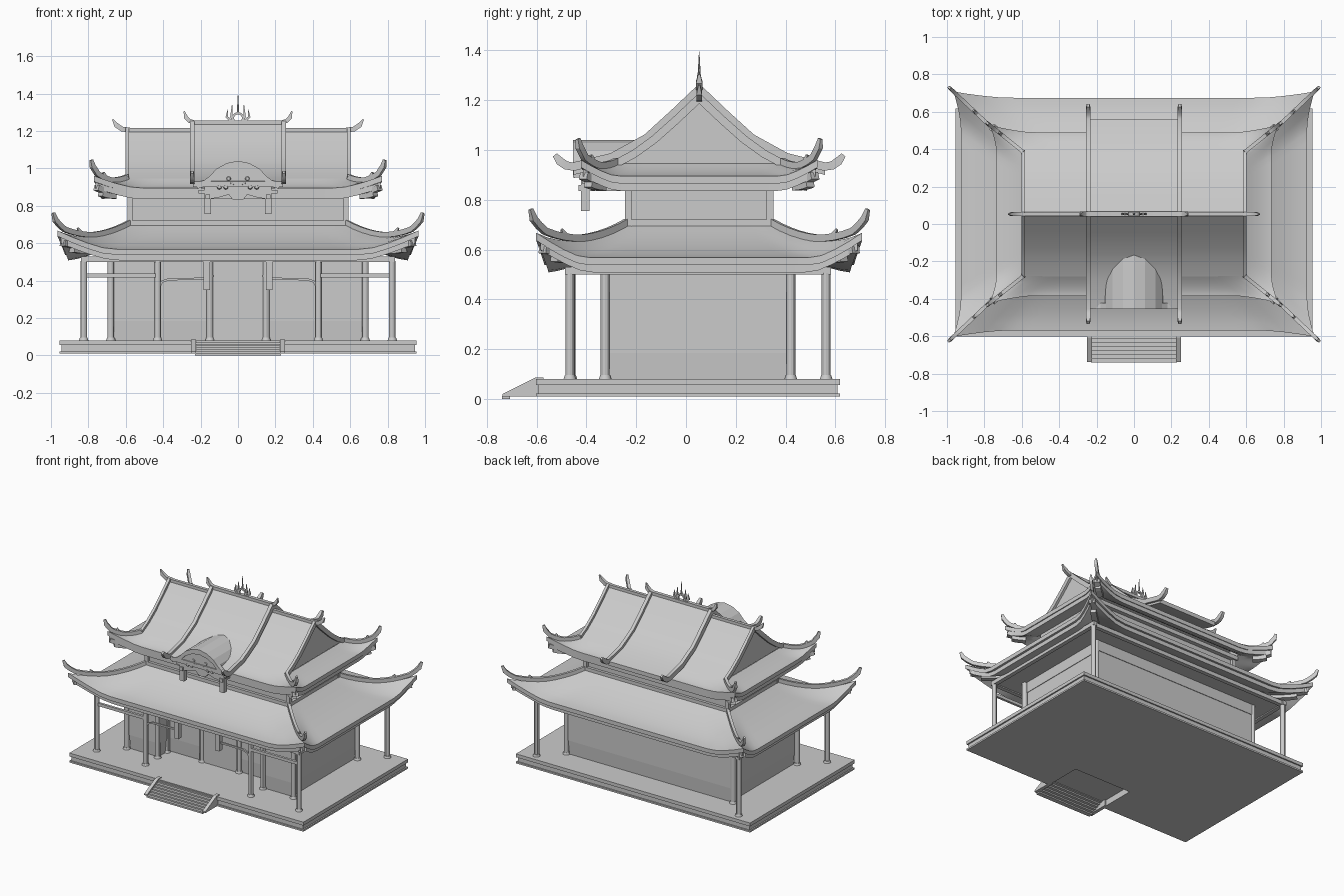
import bpy, bmesh, math
from mathutils import Vector, Matrix

cube = bpy.data.objects.get("Cube")
if cube:
    bpy.data.objects.remove(cube, do_unlink=True)

CY = 0.053          # building centre line along y
grey = bpy.data.materials.new("plain grey")
grey.use_nodes = True
grey.diffuse_color = (0.6, 0.6, 0.6, 1)
grey.node_tree.nodes["Principled BSDF"].inputs["Base Color"].default_value = (0.6, 0.6, 0.6, 1)


def finish(name, bm, smooth=True):
    bmesh.ops.remove_doubles(bm, verts=bm.verts, dist=1e-5)
    bmesh.ops.recalc_face_normals(bm, faces=bm.faces)
    mesh = bpy.data.meshes.new(name)
    bm.to_mesh(mesh)
    bm.free()
    mesh.materials.append(grey)
    ob = bpy.data.objects.new(name, mesh)
    ob.location.y = CY
    bpy.context.collection.objects.link(ob)
    if smooth:
        for o in bpy.context.selected_objects:
            o.select_set(False)
        ob.select_set(True)
        bpy.context.view_layer.objects.active = ob
        bpy.ops.object.shade_smooth_by_angle(angle=math.radians(30))


def box(bm, x0, x1, y0, y1, z0, z1):
    m = Matrix.Translation(((x0 + x1) / 2, (y0 + y1) / 2, (z0 + z1) / 2))
    bmesh.ops.create_cube(bm, size=1, matrix=m @ Matrix.Diagonal((x1 - x0, y1 - y0, z1 - z0, 1)))


def prism(bm, pts, lo, hi, axis, far_pts=None):
    """Extrude a 2D outline along an axis, optionally tapering to a second outline."""
    def ring(outline, d):
        verts = []
        for p in outline:
            q = list(p)
            q.insert("xyz".index(axis), d)
            verts.append(bm.verts.new(q))
        return verts
    a, b = ring(pts, lo), ring(far_pts or pts, hi)
    bm.faces.new(a)
    bm.faces.new(b[::-1])
    for i in range(len(a)):
        j = (i + 1) % len(a)
        bm.faces.new((a[i], b[i], b[j], a[j]))


def bar(bm, pts, w, h, tip=1.0):
    """Rectangular bar along a path in a vertical plane, last point scaled by tip."""
    pts = [Vector(p) for p in pts]
    run = pts[-1] - pts[0]
    side = Vector((-run.y, run.x, 0)).normalized()
    rings = []
    for i, p in enumerate(pts):
        tan = (pts[min(i + 1, len(pts) - 1)] - pts[max(i - 1, 0)]).normalized()
        n = side.cross(tan)
        k = tip if i == len(pts) - 1 else 1
        rings.append([bm.verts.new(p + side * (a * w * k / 2) + n * (b * h * k / 2))
                      for a, b in ((-1, -1), (1, -1), (1, 1), (-1, 1))])
    bm.faces.new(rings[0])
    bm.faces.new(rings[-1][::-1])
    for r, s in zip(rings, rings[1:]):
        for i in range(4):
            j = (i + 1) % 4
            bm.faces.new((r[i], r[j], s[j], s[i]))


def mirrored(half):
    return half + [(-a, b) for a, b in reversed(half) if a != 0]


def cylinder(bm, x, y, z0, z1, r, r2=None, seg=12):
    bmesh.ops.create_cone(bm, cap_ends=True, segments=seg, radius1=r, radius2=r if r2 is None else r2,
                          depth=z1 - z0, matrix=Matrix.Translation((x, y, (z0 + z1) / 2)))


def upswept_roof(name, inner, mid, corner, z_in, drop, lift, curl, tip):
    """Curved hipped skirt with lifted corners, an under-layer, hip ridges and corner beams."""
    def height(t, c):
        return z_in - drop * (1 - max(0, 1 - t) ** 1.6) + lift * c ** 1.35 * t ** 2

    def point(side, s, t):
        k = side % 2
        c = max(0, (abs(s) - 0.7) / 0.3)
        eave = mid[1 - k] + (corner[1 - k] - mid[1 - k]) * c ** 1.5
        along = s * (inner[k] * (1 - t) + corner[k] * t)
        out = inner[1 - k] * (1 - t) + eave * t
        x, y = ((along, -out), (out, along), (-along, out), (-out, -along))[side]
        return Vector((x, y, height(t, c)))

    def layer(bm, t_end, top, thick):
        ts = [t_end * i / 8 for i in range(9)]
        rows = [(t, top) for t in ts] + [(t, top - thick) for t in reversed(ts)]
        grid = [[bm.verts.new(point(d, -1 + i / 12, t) + Vector((0, 0, dz)))
                 for d in range(4) for i in range(24)] for t, dz in rows]
        for r, row in enumerate(grid):
            nxt = grid[(r + 1) % len(grid)]
            for i in range(len(row)):
                j = (i + 1) % len(row)
                bm.faces.new((row[i], row[j], nxt[j], nxt[i]))

    bm = bmesh.new()
    layer(bm, 1.0, 0, 0.03)
    layer(bm, 0.95, -0.03, 0.03)
    finish(name, bm)

    ridges, beams = bmesh.new(), bmesh.new()
    for sx in (-1, 1):
        for sy in (-1, 1):
            def hip(t, dz):
                return (sx * (inner[0] + (corner[0] - inner[0]) * t),
                        sy * (inner[1] + (corner[1] - inner[1]) * t), height(min(t, 1), 1) + dz)
            path = [hip(i / 10, 0.01 + 0.03 * max(0, i / 10 - 0.5)) for i in range(10)]
            path += [hip(0.97, 0.035), hip(1 + curl * 0.5, tip * 0.6), hip(1 + curl, tip)]
            bar(ridges, path, 0.02, 0.028, 0.6)
            # small upright ornament on the hip
            bar(ridges, [hip(0.66, 0.015), hip(0.7, 0.03), hip(0.72, 0.045)], 0.016, 0.018, 0.5)
            # stepped corner beams under the eave
            for end, dz in ((0.93, -0.055), (0.8, -0.075)):
                bar(beams, [hip(t, dz) for t in (0.4, 0.55, 0.7, end)], 0.04, 0.03)
    finish(name + "_hip_ridges", ridges)
    finish(name + "_corner_beams", beams, False)


# Platform with a hollow behind the stairs
bm = bmesh.new()
box(bm, -0.955, 0.955, -0.655, 0.565, 0.055, 0.08)
for edge, z0, z1 in ((0, 0.01, 0.022), (0.01, 0.022, 0.055)):
    box(bm, -0.955 + edge, 0.955 - edge, -0.38, 0.565 - edge, z0, z1)
    for sx in (-1, 1):
        x0, x1 = sorted((sx * 0.235, sx * (0.955 - edge)))
        box(bm, x0, x1, -0.655 + edge, -0.38, z0, z1)
finish("platform", bm, False)

# Front stairs
bm = bmesh.new()
for sx in (-1, 1):
    prism(bm, [(-0.79, 0.01), (-0.79, 0.02), (-0.66, 0.085), (-0.625, 0.085), (-0.625, 0.01)],
          sx * 0.225, sx * 0.25, "x")
for i in range(7):
    box(bm, -0.23, 0.23, -0.793 + i * 0.021, -0.76 + i * 0.021, 0.01 * i, 0.01 * (i + 1) + 0.002)
finish("front_stairs", bm, False)

# Lower storey walls with a recessed porch
def wall_plan(d):
    return mirrored([(0.42 + d, -0.255 + d), (0.42 + d, -0.375 + d), (0.67 - d, -0.375 + d), (0.67 - d, 0.375 - d)])
bm = bmesh.new()
prism(bm, wall_plan(0), 0.185, 0.43, "z")
prism(bm, wall_plan(0.012), 0.08, 0.185, "z", wall_plan(0.004))
prism(bm, wall_plan(-0.004), 0.43, 0.51, "z")
finish("lower_walls", bm, False)
bm = bmesh.new()
box(bm, -0.14, 0.14, -0.262, -0.24, 0.08, 0.42)
finish("door_panel", bm, False)

# Columns
bm = bmesh.new()
spots = [(0.825, -0.52), (0.825, 0.51), (0.43, -0.515), (0.68, -0.378), (0.68, 0.368),
         (0.43, -0.375), (0.15, -0.255), (0.43, -0.265)]
for x, y in spots:
    for sx in (-1, 1):
        cylinder(bm, sx * x, y, 0.09, 0.505, 0.018)
        cylinder(bm, sx * x, y, 0.08, 0.095, 0.025, 0.02)
finish("columns", bm)

# Porch beams, hanging posts and curved brackets
bm = bmesh.new()
for sx in (-1, 1):
    bar(bm, [(sx * 0.825, -0.52, 0.428), (sx * 0.43, -0.52, 0.428)], 0.018, 0.022)
    box(bm, sx * 0.167 - 0.018, sx * 0.167 + 0.018, -0.535, -0.5, 0.35, 0.505)
    bar(bm, [(sx * x, -0.518, z) for x, z in ((0.42, 0.37), (0.405, 0.395), (0.37, 0.407), (0.18, 0.41))], 0.012, 0.012)
    box(bm, sx * 0.825 - 0.015, sx * 0.825 + 0.015, -0.54, 0.53, 0.5, 0.53)
for y in (-0.522, 0.505):
    box(bm, -0.84, 0.84, y - 0.015, y + 0.015, 0.5, 0.53)
box(bm, -0.84, 0.84, -0.53, 0.52, 0.508, 0.53)
finish("porch_beams", bm, False)

# Two upswept roofs and the storey between them
upswept_roof("lower_roof", (0.58, 0.29), (0.925, 0.622), (0.965, 0.655), 0.70, 0.133, 0.1, 0.06, 0.095)
bm = bmesh.new()
box(bm, -0.57, 0.57, -0.28, 0.28, 0.6, 0.88)
box(bm, -0.59, 0.59, -0.3, 0.3, 0.695, 0.72)
box(bm, -0.6, 0.6, -0.31, 0.31, 0.855, 0.885)
for sx in (-1, 1):
    for sy in (-1, 1):
        box(bm, sx * 0.578 - 0.014, sx * 0.578 + 0.014, sy * 0.285 - 0.014, sy * 0.285 + 0.014, 0.69, 0.87)
finish("upper_walls", bm, False)
upswept_roof("upper_roof", (0.59, 0.33), (0.735, 0.437), (0.77, 0.475), 0.945, 0.05, 0.065, 0.08, 0.085)

# Gabled top roof: side sections and raised centre section
side_half = [(0, 1.205), (0.09, 1.12), (0.18, 1.04), (0.26, 0.982), (0.335, 0.942)]
mid_half = [(0, 1.24), (0.1, 1.145), (0.21, 1.045), (0.35, 0.968), (0.505, 0.93)]
bm = bmesh.new()
prism(bm, mirrored(side_half), -0.585, 0.585, "x")
finish("side_roof", bm)
bm = bmesh.new()
full = [(-a, b) for a, b in reversed(mid_half[1:])] + mid_half
prism(bm, full + [(a, b - 0.03) for a, b in reversed(full)], -0.24, 0.24, "x")
finish("centre_roof", bm)

# Verge bars running down the slopes
bm = bmesh.new()
for sx in (-1, 1):
    for sy in (-1, 1):
        bar(bm, [(sx * 0.592, sy * a, b + 0.003) for a, b in side_half], 0.02, 0.032)
        path = [(sx * 0.245, sy * a, b + 0.003) for a, b in mid_half]
        path += [(sx * 0.245, sy * a, b) for a, b in ((0.535, 0.938), (0.56, 0.955), (0.58, 0.98))]
        bar(bm, path, 0.025, 0.034, 0.6)
finish("verge_bars", bm)

# Ridge beams with curled ends
bm = bmesh.new()
for sx in (-1, 1):
    bar(bm, [(sx * x, 0, z) for x, z in ((0.2, 1.203), (0.57, 1.203), (0.62, 1.21), (0.65, 1.23), (0.67, 1.262))],
        0.022, 0.026, 0.3)
    bar(bm, [(sx * x, 0, z) for x, z in ((0, 1.245), (0.23, 1.245), (0.26, 1.253), (0.278, 1.272), (0.288, 1.305))],
        0.026, 0.022, 0.3)
finish("ridge_beams", bm)

# Ridge ornament
bm = bmesh.new()
cylinder(bm, 0, 0, 1.29, 1.395, 0.007, 0.001, 8)
for sx in (-1, 1):
    for x, z in ((0.035, 1.34), (0.06, 1.315)):
        bar(bm, [(sx * x * 0.6, 0, 1.252), (sx * x, 0, 1.275), (sx * x * 0.9, 0, z)], 0.012, 0.014, 0.2)
bar(bm, [(0.027 * math.cos(a), 0, 1.268 + 0.027 * math.sin(a))
         for a in [math.pi * i / 10 for i in range(11)]], 0.016, 0.012)
finish("ridge_ornament", bm)

# Front dormer with curved bargeboard
arch = [(0, 1.04), (0.06, 1.028), (0.115, 0.998), (0.15, 0.96), (0.16, 0.925)]
wing = arch[:4] + [(0.18, 0.937), (0.22, 0.925)]
bm = bmesh.new()
prism(bm, mirrored(arch), -0.5, -0.2, "y")
finish("dormer_roof", bm, False)
bm = bmesh.new()
for sx in (-1, 1):
    prism(bm, [(sx * a, b) for a, b in wing] + [(sx * a, b - 0.035) for a, b in reversed(wing)],
          -0.508, -0.475, "y")
finish("dormer_bargeboard", bm, False)

# Dormer fretwork, hanging posts and support arms
bm = bmesh.new()
prism(bm, mirrored([(0, 0.83), (0.03, 0.835), (0.05, 0.86), (0.1, 0.845), (0.16, 0.835),
                    (0.16, 0.925), (0.09, 0.975), (0, 1.0)]), -0.475, -0.455, "y")
finish("dormer_panel", bm, False)
bm = bmesh.new()
for sx in (-1, 1):
    for x, z in ((0.03, 0.92), (0.065, 0.9), (0.1, 0.9), (0.05, 0.945)):
        m = Matrix.Translation((sx * x, -0.502, z)) @ Matrix.Rotation(math.pi / 2, 4, "X")
        bmesh.ops.create_cone(bm, cap_ends=True, segments=10, radius1=0.013, radius2=0.009, depth=0.008, matrix=m)
finish("dormer_carvings", bm, False)
bm = bmesh.new()
for sx in (-1, 1):
    box(bm, sx * 0.162 - 0.018, sx * 0.162 + 0.018, -0.475, -0.44, 0.755, 0.92)
    box(bm, sx * 0.162 - 0.012, sx * 0.162 + 0.012, -0.485, -0.27, 0.835, 0.86)
box(bm, -0.21, 0.21, -0.47, -0.445, 0.865, 0.885)
finish("dormer_posts", bm, False)
